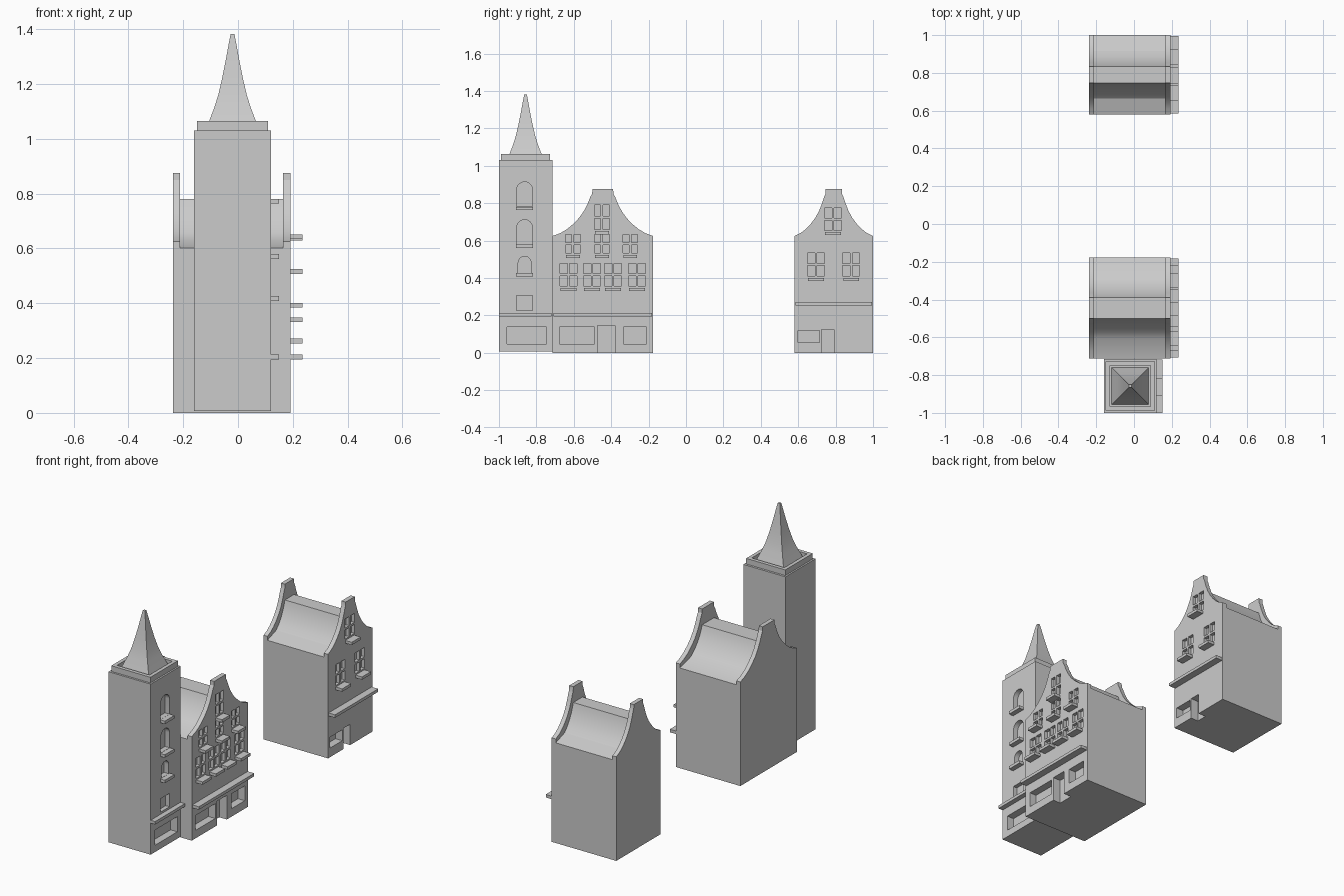
import bpy, bmesh, math

if "Cube" in bpy.data.objects:
    bpy.data.objects.remove(bpy.data.objects["Cube"])


def finish(name, bm, angle=None):
    bmesh.ops.recalc_face_normals(bm, faces=bm.faces[:])
    mesh = bpy.data.meshes.new(name)
    bm.to_mesh(mesh)
    bm.free()
    ob = bpy.data.objects.new(name, mesh)
    bpy.context.collection.objects.link(ob)
    if angle:
        smooth(ob, angle)
    return ob


def select(ob):
    bpy.ops.object.select_all(action='DESELECT')
    ob.select_set(True)
    bpy.context.view_layer.objects.active = ob


def smooth(ob, angle):
    select(ob)
    bpy.ops.object.shade_smooth_by_angle(angle=math.radians(angle))


def prism(bm, outline, x0, x1):
    """Extrude a (y, z) outline along x."""
    face = bm.faces.new([bm.verts.new((x0, y, z)) for y, z in outline])
    geom = bmesh.ops.extrude_face_region(bm, geom=[face])['geom']
    verts = [v for v in geom if isinstance(v, bmesh.types.BMVert)]
    bmesh.ops.translate(bm, verts=verts, vec=(x1 - x0, 0, 0))


def box(bm, x0, x1, y0, y1, z0, z1):
    prism(bm, [(y0, z0), (y1, z0), (y1, z1), (y0, z1)], x0, x1)


def carve(ob, cutter_bm):
    cutter = finish("cutter", cutter_bm)
    cutter.hide_render = True
    select(ob)
    mod = ob.modifiers.new("openings", 'BOOLEAN')
    mod.operation, mod.solver, mod.object = 'DIFFERENCE', 'EXACT', cutter
    bpy.ops.object.modifier_apply(modifier=mod.name)
    bpy.data.objects.remove(cutter)


def panes(bm, face, y, z, w, h):
    """Four recessed panes, centred on y and starting at z."""
    bar = 0.006
    for ya, yb in ((y - w / 2, y - bar), (y + bar, y + w / 2)):
        for za, zb in ((z, z + h / 2 - bar), (z + h / 2 + bar, z + h)):
            box(bm, face - 0.02, face + 0.05, ya, yb, za, zb)


# Half profiles (distance from centre, height) for gable ends and roof
GABLE = [(.265, .625), (.225, .64), (.19, .661), (.155, .69), (.125, .722),
         (.10, .758), (.08, .798), (.065, .835), (.056, .85), (.055, .875)]
ROOF = [(.27, .60), (.16, .63), (.128, .657), (.10, .69), (.078, .725),
        (.063, .757), (.055, .78)]
FACE = 0.192


def house(name, cy, half, windows, ground, door, ledge_z):
    s = half / .265
    # Solid block with curved gable outline
    right = [(cy + y * s, z) for y, z in GABLE]
    left = [(cy - y * s, z) for y, z in reversed(GABLE)]
    bm = bmesh.new()
    prism(bm, [(cy - half, 0), (cy + half, 0)] + right + left, -.237, FACE)
    body = finish(name + "_walls_and_roof", bm)
    # Sunken roof between the gable ends, window panes and ground openings
    cut = bmesh.new()
    right = [(cy + y * s, z) for y, z in reversed(ROOF)]
    left = [(cy - y * s, z) for y, z in ROOF]
    prism(cut, left + right + [(cy + half + .02, 1), (cy - half - .02, 1)],
          -.211, .165)
    sills = bmesh.new()
    for y, z, w, h in windows:
        panes(cut, FACE, y, z, w, h)
        box(sills, FACE - .005, .235, y - w / 2 + .003, y + w / 2 - .003,
            z - .026, z - .009)
    for y0, y1, z0, z1 in ground:
        box(cut, FACE - .045, FACE + .05, y0, y1, z0, z1)
    box(cut, FACE - .05, FACE + .05, door[0], door[1], -.05, door[2])
    carve(body, cut)
    smooth(body, 25)
    finish(name + "_window_sills", sills)
    bm = bmesh.new()
    box(bm, FACE - .005, .235, cy - half + .005, cy + half - .005,
        ledge_z - .009, ledge_z + .009)
    finish(name + "_ledge", bm)


# Wide house beside the tower
wide = [(y, .357, .092, .122) for y in (-.628, -.502, -.39, -.262)]
wide += [(y, .533, .08, .1) for y in (-.605, -.45, -.298)]
wide += [(-.45, .66, .08, .13)]
house("wide_house", -.445, .268, wide,
      [(-.676, -.49, .048, .137), (-.335, -.21, .048, .137)],
      (-.473, -.38, .145), .204)

# Narrow house standing apart
house("narrow_house", .79, .21,
      [(.695, .41, .09, .124), (.883, .41, .09, .124), (.786, .655, .09, .12)],
      [(.60, .715, .055, .12)], (.725, .79, .125), .262)

# Tower shaft with recessed openings
TX, TY, TF = -.02, -.858, .12
bm = bmesh.new()
box(bm, -.16, TF, -1, -.715, .006, 1.03)
tower = finish("tower_shaft", bm)
cut = bmesh.new()
box(cut, TF - .045, TF + .05, -.958, -.747, .047, .138)
box(cut, TF - .025, TF + .05, -.906, -.822, .226, .306)
sills = bmesh.new()
for z, r, rise in ((.427, .034, .055), (.58, .042, .09), (.782, .042, .09)):
    arch = [(TY - .005 + r * math.cos(i * math.pi / 12),
             z + rise + r * math.sin(i * math.pi / 12)) for i in range(13)]
    outline = [(TY - .005 - r, z), (TY - .005 + r, z)] + arch
    prism(cut, outline, TF - .03, TF + .05)
    box(sills, TF - .005, .15, TY - .05, TY + .04, z - .019, z - .001)
carve(tower, cut)
smooth(tower, 25)
finish("tower_window_sills", sills)
bm = bmesh.new()
box(bm, TF - .005, .15, -1, -.718, .195, .213)
finish("tower_ledge", bm)

# Parapet ring on the tower
bm = bmesh.new()
box(bm, TX - .13, TX + .13, TY - .13, TY + .13, 1.028, 1.064)
parapet = finish("tower_parapet", bm)
cut = bmesh.new()
box(cut, TX - .108, TX + .108, TY - .108, TY + .108, 1.0, 1.1)
carve(parapet, cut)

# Concave four-sided spire
bm = bmesh.new()
rings = []
for r, z in [(.098, 1.03), (.085, 1.065), (.066, 1.115), (.052, 1.16),
             (.038, 1.22), (.025, 1.285), (.015, 1.34), (.007, 1.382)]:
    rings.append([bm.verts.new((TX + a * r, TY + b * r, z))
                  for a, b in ((-1, -1), (1, -1), (1, 1), (-1, 1))])
for lo, hi in zip(rings, rings[1:]):
    for i in range(4):
        j = (i + 1) % 4
        bm.faces.new((lo[i], lo[j], hi[j], hi[i]))
bm.faces.new(rings[0][::-1])
bm.faces.new(rings[-1])
finish("tower_spire", bm, 25)
